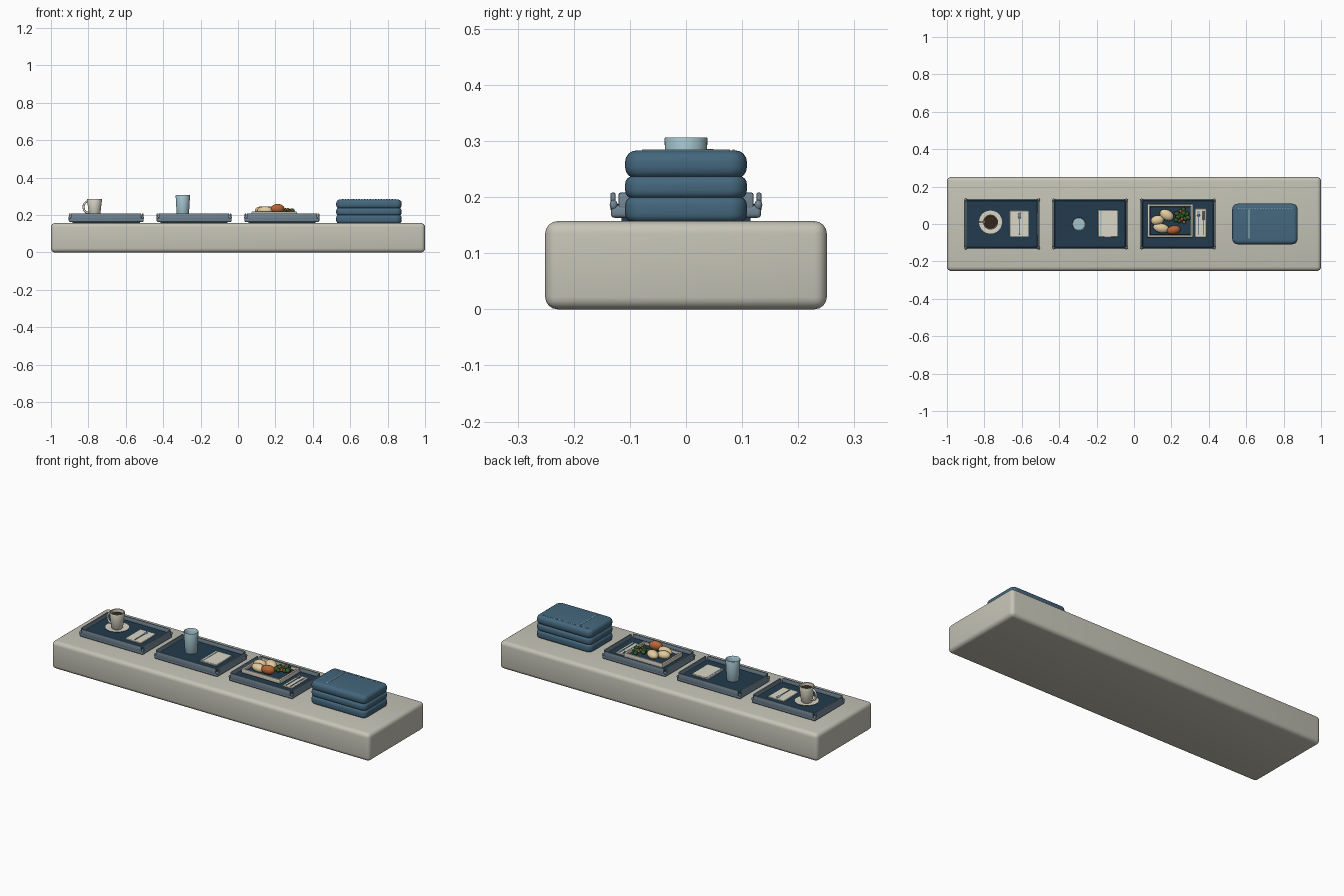
import bpy, bmesh, math, random
from mathutils import Vector

if "Cube" in bpy.data.objects:
    bpy.data.objects.remove(bpy.data.objects["Cube"])

random.seed(4)


def mat(name, rgb):
    m = bpy.data.materials.new(name)
    m.diffuse_color = (*rgb, 1)
    m.use_nodes = True
    m.node_tree.nodes["Principled BSDF"].inputs["Base Color"].default_value = m.diffuse_color
    return m


STONE = mat("warm_stone", (0.56, 0.55, 0.47))
NAVY = mat("navy_mat", (0.016, 0.043, 0.075))
TRAY = mat("slate_blue", (0.17, 0.24, 0.30))
CLOTH = mat("blanket_blue", (0.058, 0.135, 0.205))
GLASS = mat("pale_blue", (0.36, 0.54, 0.60))
CREAM = mat("porcelain", (0.70, 0.67, 0.57))
BREAD = mat("bread", (0.76, 0.60, 0.34))
ORANGE = mat("baked_orange", (0.48, 0.13, 0.035))
GREEN = mat("leaf_green", (0.04, 0.11, 0.025))
COFFEE = mat("coffee", (0.035, 0.018, 0.01))


def finish(bm, name, m, smooth=True):
    bmesh.ops.recalc_face_normals(bm, faces=bm.faces)
    me = bpy.data.meshes.new(name)
    bm.to_mesh(me)
    bm.free()
    me.materials.append(m)
    ob = bpy.data.objects.new(name, me)
    bpy.context.collection.objects.link(ob)
    if smooth:
        bpy.ops.object.select_all(action='DESELECT')
        ob.select_set(True)
        bpy.context.view_layer.objects.active = ob
        bpy.ops.object.shade_smooth_by_angle(angle=math.radians(40))
    return ob


def box(name, x, y, z, m, bevel=0.0, seg=2):
    """Box from (min, max) ranges, with rounded edges."""
    bm = bmesh.new()
    bmesh.ops.create_cube(bm, size=1)
    for v in bm.verts:
        v.co = Vector([(a + b) / 2 + c * (b - a) for (a, b), c in zip((x, y, z), v.co)])
    if bevel:
        bmesh.ops.bevel(bm, geom=bm.edges[:], offset=bevel, segments=seg,
                        profile=0.5, affect='EDGES')
    return finish(bm, name, m)


def lathe(name, cx, cy, profile, m, n=32):
    bm = bmesh.new()
    vs = [bm.verts.new((cx + r, cy, z)) for r, z in profile]
    es = [bm.edges.new(p) for p in zip(vs, vs[1:])]
    bmesh.ops.spin(bm, geom=vs + es, cent=(cx, cy, 0), axis=(0, 0, 1),
                   angle=2 * math.pi, steps=n, use_merge=True)
    bmesh.ops.remove_doubles(bm, verts=bm.verts, dist=0.0002)
    return finish(bm, name, m)


def blob(name, c, s, m, turn=0.0, u=20, v=12):
    bm = bmesh.new()
    bmesh.ops.create_uvsphere(bm, u_segments=u, v_segments=v, radius=1)
    for w in bm.verts:
        w.co = Vector((w.co.x * s[0], w.co.y * s[1], w.co.z * s[2]))
    ob = finish(bm, name, m)
    ob.location = c
    ob.rotation_euler.z = turn
    return ob


# counter slab
box("counter", (-1, 1), (-0.251, 0.251), (0, 0.157), STONE, 0.022, 4)


# serving tray: base, mat, four rim rails and corner knobs
def tray(cx):
    box("tray_base", (cx - 0.2, cx + 0.2), (-0.134, 0.134), (0.163, 0.186), TRAY, 0.007, 3)
    box("tray_foot", (cx - 0.18, cx + 0.18), (-0.115, 0.115), (0.155, 0.165), NAVY)
    box("tray_mat", (cx - 0.189, cx + 0.189), (-0.125, 0.125), (0.18, 0.188), NAVY, 0.002, 1)
    for s in (-1, 1):
        y, x = s * 0.130, cx + s * 0.195
        box("long_rail", (cx - 0.188, cx + 0.188), (y - 0.0045, y + 0.0045),
            (0.175, 0.208), TRAY, 0.003)
        box("short_rail", (x - 0.0045, x + 0.0045), (-0.12, 0.12),
            (0.175, 0.208), TRAY, 0.003)
        for t in (-1, 1):
            blob("corner_knob", (x, t * 0.129, 0.186), (0.007, 0.007, 0.009), TRAY, u=12, v=8)


for cx in (-0.705, -0.235, 0.235):
    tray(cx)


# napkins and cutlery
def napkin(name, x, y, z=0.192):
    box(name, x, y, (0.186, z), CREAM, 0.002, 1)


def cutlery(kind, x, y0, y1, z):
    box(kind + "_handle", (x - 0.003, x + 0.003), (y0, y1 - 0.025), (z, z + 0.004), TRAY, 0.001, 1)
    if kind == "spoon":
        blob("spoon_bowl", (x, y1 - 0.017, z + 0.002), (0.009, 0.017, 0.003), TRAY, u=14, v=8)
    elif kind == "knife":
        box("knife_blade", (x - 0.004, x + 0.005), (y1 - 0.05, y1), (z, z + 0.003), TRAY, 0.001, 1)
    else:
        box("fork_neck", (x - 0.007, x + 0.007), (y1 - 0.029, y1 - 0.02), (z, z + 0.004), TRAY, 0.001, 1)
        for d in (-0.005, 0, 0.005):
            box("fork_tine", (x + d - 0.0014, x + d + 0.0014), (y1 - 0.022, y1), (z, z + 0.003), TRAY)


napkin("coffee_napkin", (-0.665, -0.563), (-0.068, 0.072))
cutlery("spoon", -0.612, -0.055, 0.062, 0.191)
napkin("folded_napkin", (-0.192, -0.087), (-0.07, 0.075), 0.195)
box("napkin_stripe", (-0.182, -0.174), (-0.069, 0.074), (0.193, 0.1965), GLASS)
napkin("meal_napkin", (0.328, 0.388), (-0.072, 0.082))
cutlery("fork", 0.345, -0.06, 0.07, 0.191)
cutlery("knife", 0.371, -0.06, 0.07, 0.191)

# saucer and coffee mug with handle
MX, MY = -0.767, 0.01
lathe("saucer", MX, MY, [(0, 0.188), (0.035, 0.188), (0.062, 0.197), (0.064, 0.2),
                         (0.061, 0.201), (0.036, 0.194), (0, 0.194)], CREAM)
lathe("mug", MX, MY, [(0, 0.194), (0.026, 0.194), (0.030, 0.199), (0.040, 0.282),
                      (0.0385, 0.286), (0.035, 0.284), (0.030, 0.21), (0, 0.21)], CREAM)
lathe("coffee_surface", MX, MY, [(0, 0.268), (0.0345, 0.268)], COFFEE)
bm = bmesh.new()
rings = []
for i in range(13):
    a = math.pi * (0.42 + 1.16 * i / 12)
    d = Vector((math.cos(a), 0, math.sin(a)))
    c = Vector((MX - 0.036, MY, 0.242)) + Vector((d.x * 0.023, 0, d.z * 0.030))
    rings.append([bm.verts.new(c + d * (0.0055 * math.cos(b)) + Vector((0, 0.0055 * math.sin(b), 0)))
                  for b in [2 * math.pi * k / 10 for k in range(10)]])
for p, q in zip(rings, rings[1:]):
    for k in range(10):
        bm.faces.new((p[k], p[k - 1], q[k - 1], q[k]))
finish(bm, "mug_handle", CREAM)

# water glass
lathe("water_glass", -0.295, 0.0, [(0, 0.188), (0.030, 0.188), (0.032, 0.192), (0.0385, 0.304),
                                   (0.0375, 0.306), (0.0355, 0.304), (0.033, 0.275), (0, 0.275)], GLASS)

# rectangular meal dish: cream rim around a dark bed
box("dish_base", (0.082, 0.306), (-0.062, 0.097), (0.187, 0.203), CREAM, 0.005)
box("dish_bed", (0.086, 0.302), (-0.058, 0.093), (0.2, 0.206), NAVY, 0.001, 1)
for s in (-1, 1):
    x, y = 0.194 + s * 0.116, 0.0175 + s * 0.083
    box("dish_end", (x - 0.006, x + 0.006), (-0.072, 0.107), (0.193, 0.218), CREAM, 0.004)
    box("dish_side", (0.073, 0.315), (y - 0.006, y + 0.006), (0.193, 0.218), CREAM, 0.004)

# food: rolls, baked pieces, greens
for x, y, sx, sy, t in ((0.125, 0.02, 0.036, 0.026, 0.2), (0.175, 0.048, 0.04, 0.028, -0.5),
                        (0.145, -0.022, 0.044, 0.026, -0.2)):
    blob("roll", (x, y, 0.224), (sx, sy, 0.022), BREAD, t)
blob("baked_piece", (0.212, -0.032, 0.234), (0.037, 0.024, 0.025), ORANGE, 0.2)
for i in range(14):
    a = i * 2.4
    r = 0.0095 * math.sqrt(i)
    c = (0.255 + r * math.cos(a), 0.042 + 1.2 * r * math.sin(a),
         0.225 - 0.25 * r + random.uniform(0, 0.008))
    garnish = i % 4 == 2
    s = 0.010 if garnish else random.uniform(0.012, 0.016)
    blob("garnish" if garnish else "leaf", (c[0], c[1], c[2] + 0.006 * garnish),
         (s, s * 0.8, s * 0.8), ORANGE if garnish else GREEN, a, 10, 6)


# folded blanket: three soft layers with rounded corners
def blanket_layer(name, z0, z1, r):
    bm = bmesh.new()
    bmesh.ops.create_cube(bm, size=1)
    for v in bm.verts:
        v.co = Vector((0.7 + v.co.x * 0.35, v.co.y * 0.217, z0 + (v.co.z + 0.5) * (z1 - z0)))
    up = [e for e in bm.edges if abs(e.verts[0].co.z - e.verts[1].co.z) > 0.01]
    bmesh.ops.bevel(bm, geom=up, offset=0.03, segments=5, profile=0.5, affect='EDGES')
    rim = [e for e in bm.edges if abs(e.verts[0].co.z - e.verts[1].co.z) < 0.001]
    bmesh.ops.bevel(bm, geom=rim, offset=r, segments=4, profile=0.5, affect='EDGES')
    finish(bm, name, CLOTH)


blanket_layer("blanket_bottom", 0.155, 0.201, 0.015)
blanket_layer("blanket_middle", 0.197, 0.238, 0.015)
blanket_layer("blanket_top", 0.233, 0.283, 0.02)

# seam and stitches on the blanket top
box("blanket_seam", (0.612, 0.617), (-0.078, 0.078), (0.281, 0.2845), GLASS)
for i in range(20):
    x = 0.56 + i * 0.0147
    box("stitch", (x - 0.0035, x + 0.0035), (0.083, 0.086), (0.281, 0.2845), GLASS)
